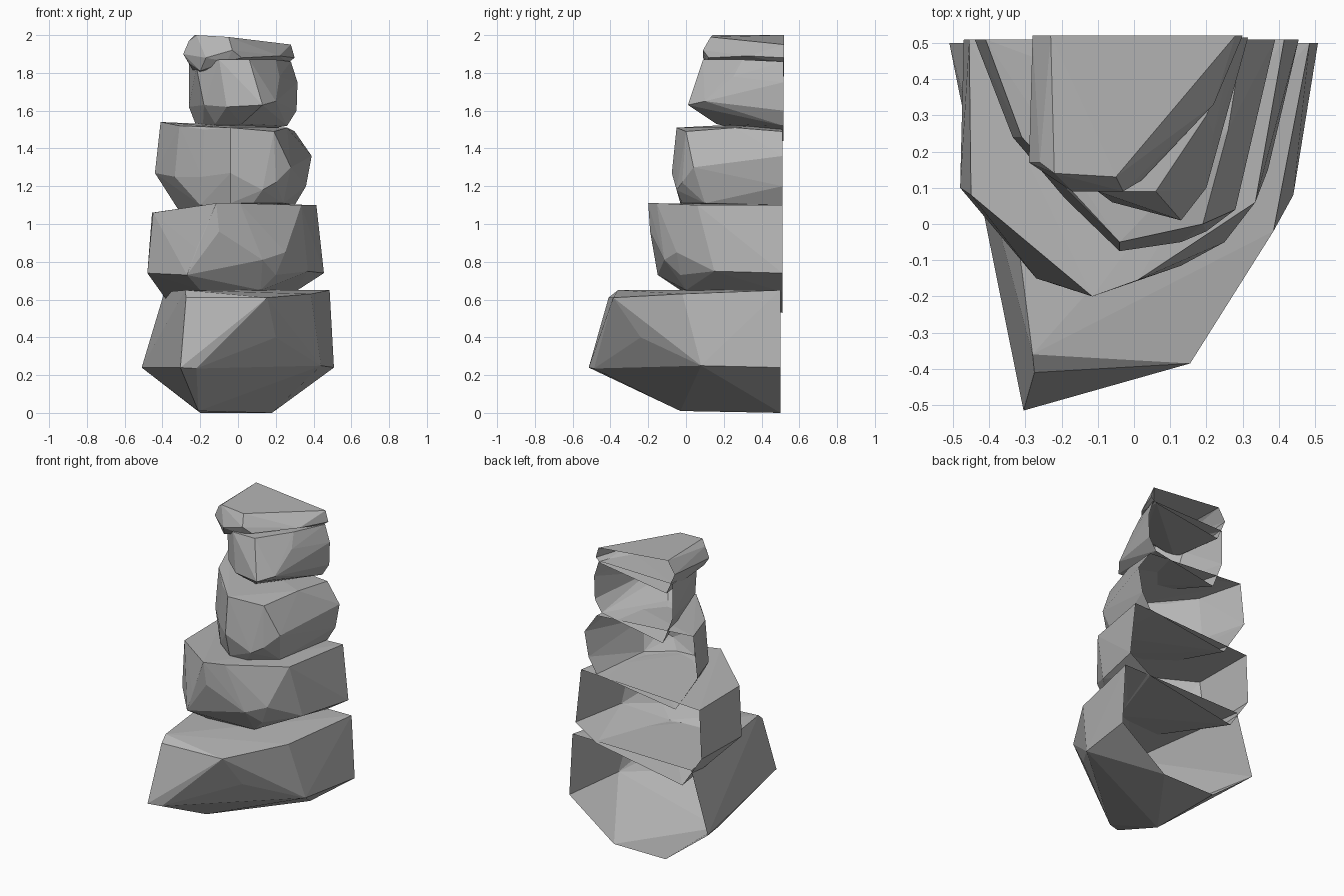
import bpy, bmesh

stone = bpy.data.materials.new("stone grey")
stone.diffuse_color = (0.46, 0.46, 0.46, 1)

def rock(name, back, points):
    """Faceted boulder shell with an open, flat back at y = back."""
    bm = bmesh.new()
    for x, y, z in points:
        bm.verts.new((x, back if y >= 0.5 else y, z))
    bmesh.ops.convex_hull(bm, input=bm.verts)
    loose = [v for v in bm.verts if not v.link_faces]
    bmesh.ops.delete(bm, geom=loose, context='VERTS')
    rear = [f for f in bm.faces if all(v.co.y > back - 0.005 for v in f.verts)]
    bmesh.ops.delete(bm, geom=rear, context='FACES')
    bmesh.ops.recalc_face_normals(bm, faces=bm.faces)
    # make sure normals point away from the rock's middle
    mid = sum((v.co for v in bm.verts), bm.verts[:][0].co * 0) / len(bm.verts)
    if sum((f.calc_center_median() - mid).dot(f.normal) for f in bm.faces) < 0:
        bmesh.ops.reverse_faces(bm, faces=bm.faces)
    me = bpy.data.meshes.new(name)
    bm.to_mesh(me)
    bm.free()
    me.materials.append(stone)
    ob = bpy.data.objects.new(name, me)
    bpy.context.collection.objects.link(ob)
    return ob

B = 0.5  # back plane

# widest rock on the ground
rock("base_rock", 0.5, [
    (-0.21, -0.03, 0.01), (-0.2, B, 0.0), (0.18, B, 0.0),
    (-0.51, B, 0.24), (-0.305, -0.515, 0.24), (-0.22, -0.487, 0.235), (0.44, 0.08, 0.25), (0.508, B, 0.24),
    (0.2, -0.24, 0.4),
    (-0.39, B, 0.64), (-0.28, -0.36, 0.65), (-0.275, -0.41, 0.61), (0.155, -0.385, 0.61),
    (0.385, -0.02, 0.63), (0.485, B, 0.65)])

# second rock, its underside dipping behind the base rock
rock("lower_rock", 0.51, [
    (-0.33, B, 0.53), (-0.2, -0.03, 0.65), (0.12, 0.0, 0.65), (0.3, B, 0.64),
    (-0.47, B, 0.74), (-0.48, 0.1, 0.74), (-0.27, -0.15, 0.73), (0.2, -0.03, 0.73),
    (0.37, 0.15, 0.75), (0.455, B, 0.74),
    (-0.22, -0.165, 0.87), (-0.1, -0.19, 0.96), (0.13, -0.115, 0.81), (0.25, -0.05, 0.85),
    (-0.455, B, 1.06), (-0.45, 0.08, 1.06), (-0.115, -0.2, 1.11), (0.01, -0.155, 1.11),
    (0.335, 0.06, 1.1), (0.415, B, 1.1)])

# middle rock
rock("middle_rock", 0.51, [
    (-0.28, B, 1.02), (-0.2, 0.1, 1.1), (-0.04, -0.03, 1.11), (0.08, -0.02, 1.11), (0.24, 0.1, 1.11), (0.3, B, 1.1),
    (-0.44, B, 1.27), (-0.335, 0.24, 1.25), (-0.19, 0.07, 1.25), (-0.04, -0.075, 1.27),
    (0.13, -0.05, 1.18), (0.2, -0.02, 1.22), (0.28, 0.04, 1.3), (0.36, B, 1.2), (0.39, B, 1.36),
    (-0.41, B, 1.54), (-0.31, 0.24, 1.52), (-0.18, 0.09, 1.5), (-0.04, -0.05, 1.51),
    (0.19, 0.0, 1.49), (0.26, 0.26, 1.51), (0.3, B, 1.49)])

# fourth rock
rock("upper_rock", 0.515, [
    (-0.19, B, 1.44), (-0.12, 0.2, 1.53), (0.02, 0.16, 1.53), (0.26, B, 1.52),
    (-0.26, B, 1.62), (-0.18, 0.16, 1.63), (-0.06, 0.06, 1.62), (0.13, 0.01, 1.63), (0.2, 0.1, 1.65), (0.31, B, 1.6),
    (0.315, B, 1.75), (0.22, 0.25, 1.78),
    (-0.26, B, 1.85), (-0.22, 0.2, 1.83), (-0.1, 0.09, 1.87), (0.06, 0.09, 1.87), (0.2, 0.3, 1.87), (0.28, B, 1.86)])

# flat cap stone
rock("cap_rock", 0.52, [
    (-0.22, B, 1.78), (-0.26, 0.18, 1.85), (-0.2, 0.14, 1.81), (-0.06, 0.11, 1.86), (0.02, 0.12, 1.88), (0.26, B, 1.85),
    (-0.28, B, 1.92), (-0.29, 0.17, 1.9), (-0.17, 0.09, 1.88), (-0.03, 0.09, 1.92), (0.22, 0.33, 1.89), (0.30, B, 1.88),
    (-0.23, B, 2.0), (-0.26, 0.17, 1.97), (-0.22, 0.14, 2.0), (-0.05, 0.13, 1.99), (0.28, B, 1.95)])
